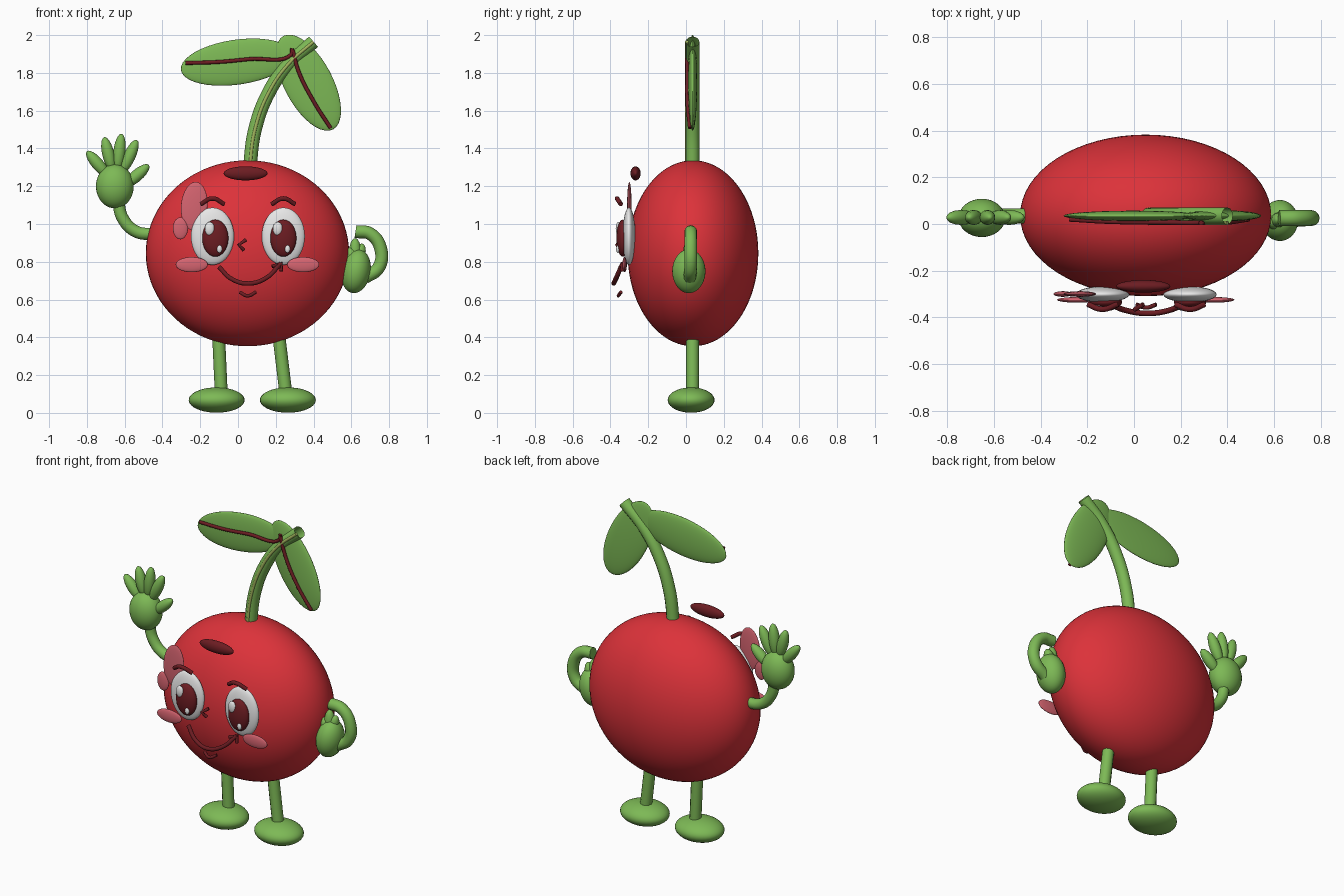
import bpy, math
from mathutils import Vector

if "Cube" in bpy.data.objects:
    bpy.data.objects.remove(bpy.data.objects["Cube"])


def material(name, rgb):
    m = bpy.data.materials.new(name)
    m.diffuse_color = (*rgb, 1)
    m.use_nodes = True
    m.node_tree.nodes["Principled BSDF"].inputs["Base Color"].default_value = m.diffuse_color
    return m


RED = material("cherry red", (0.72, 0.032, 0.042))
GREEN = material("leaf green", (0.205, 0.485, 0.092))
STRIPE = material("yellow green", (0.36, 0.46, 0.11))
DARK = material("dark maroon", (0.15, 0.012, 0.016))
PINK = material("blush pink", (0.68, 0.13, 0.165))
WHITE = material("eye white", (0.85, 0.85, 0.85))


def ellipsoid(name, loc, radii, mat, tilt=0, seg=32, rings=20):
    """Smooth ellipsoid; tilt is in degrees, counter-clockwise seen from the front."""
    bpy.ops.mesh.primitive_uv_sphere_add(segments=seg, ring_count=rings, location=loc)
    ob = bpy.context.object
    ob.name = name
    ob.scale = radii
    ob.rotation_euler = (0, -math.radians(tilt), 0)
    ob.data.materials.append(mat)
    bpy.ops.object.shade_smooth()
    return ob


def tube(name, points, radius, mat, smooth=True, caps=True):
    """Round tube through the points."""
    cu = bpy.data.curves.new(name, 'CURVE')
    cu.dimensions = '3D'
    cu.bevel_depth = radius
    cu.bevel_resolution = 4
    cu.resolution_u = 10
    cu.use_fill_caps = caps
    if smooth:
        sp = cu.splines.new('BEZIER')
        sp.bezier_points.add(len(points) - 1)
        for bp, p in zip(sp.bezier_points, points):
            bp.co = p
            bp.handle_left_type = bp.handle_right_type = 'AUTO'
    else:
        sp = cu.splines.new('POLY')
        sp.points.add(len(points) - 1)
        for sp_pt, p in zip(sp.points, points):
            sp_pt.co = (*p, 1)
    ob = bpy.data.objects.new(name, cu)
    bpy.context.collection.objects.link(ob)
    cu.materials.append(mat)
    bpy.ops.object.select_all(action='DESELECT')
    ob.select_set(True)
    bpy.context.view_layer.objects.active = ob
    bpy.ops.object.convert(target='MESH')
    bpy.ops.object.shade_smooth_by_angle(angle=math.radians(50))
    return bpy.context.object


def finger(name, base, tip, r):
    """Ellipsoid stretched between two points."""
    a, b = Vector(base), Vector(tip)
    d = b - a
    ellipsoid(name, (a + b) / 2, (d.length / 2, r, r), GREEN,
              math.degrees(math.atan2(d.z, d.x)), 16, 12)


Y = 0.035  # depth of the body's middle plane

# Fruit body and the dark dimple on top
ellipsoid("body", (0.05, 0.037, 0.845), (0.538, 0.346, 0.492), RED, seg=64, rings=40)
ellipsoid("dimple", (0.04, -0.267, 1.268), (0.116, 0.027, 0.037), DARK)

# Stem with a light stripe on its front
stem = [(0.06, 1.28), (0.09, 1.5), (0.165, 1.70), (0.27, 1.85), (0.40, 1.965)]
tube("stem", [(x, Y, z) for x, z in stem], 0.036, GREEN, caps=False)
tube("stem_stripe", [(x, Y - 0.031, z) for x, z in stem], 0.009, STRIPE)

# Leaves and their veins
ellipsoid("left_leaf", (-0.005, Y, 1.857), (0.30, 0.022, 0.119), GREEN, 8)
ellipsoid("right_leaf", (0.372, Y, 1.748), (0.28, 0.024, 0.128), GREEN, -62)
tube("left_vein", [(-0.277, 0.02, 1.852), (-0.1, 0.01, 1.858), (0.06, 0.008, 1.873),
                   (0.28, 0.005, 1.895), (0.287, 0.005, 1.93)], 0.01, DARK)
tube("right_vein", [(0.29, 0.005, 1.92), (0.32, 0.006, 1.81), (0.40, 0.007, 1.65),
                    (0.49, 0.02, 1.508)], 0.01, DARK)

# Eyes, brows and cheeks
for side, x, ix in (("left", -0.135, -0.12), ("right", 0.24, 0.24)):
    ellipsoid(side + "_eye", (x, -0.302, 0.935), (0.114, 0.034, 0.152), WHITE)
    ellipsoid(side + "_iris", (ix, -0.335, 0.925), (0.069, 0.033, 0.098), DARK)
    ellipsoid(side + "_eye_glint", (ix - 0.03, -0.358, 0.975), (0.026, 0.014, 0.036), WHITE, 0, 16, 12)
    ellipsoid(side + "_eye_spark", (ix + 0.022, -0.36, 0.868), (0.014, 0.01, 0.021), WHITE, 0, 16, 12)
    tube(side + "_brow", [(x - 0.062, -0.345, 1.105), (x, -0.365, 1.135),
                          (x + 0.062, -0.345, 1.105)], 0.012, DARK)
for side, x in (("left", -0.245), ("right", 0.345)):
    ellipsoid(side + "_cheek", (x, -0.325, 0.785), (0.085, 0.012, 0.04), PINK)

# Shine spots on the skin
ellipsoid("large_shine", (-0.232, -0.3, 1.095), (0.07, 0.012, 0.128), PINK, -5)
ellipsoid("small_shine", (-0.305, -0.3, 0.977), (0.04, 0.012, 0.058), PINK)

# Nose, smile and lower lip
tube("nose", [(0.04, -0.345, 0.915), (0.005, -0.365, 0.89), (0.03, -0.35, 0.862)], 0.01, DARK, False)
tube("smile", [(-0.10, -0.345, 0.772), (-0.035, -0.37, 0.71), (0.055, -0.383, 0.685),
               (0.15, -0.37, 0.715), (0.225, -0.335, 0.79)], 0.012, DARK)
tube("smile_corner", [(0.18, -0.345, 0.775), (0.23, -0.335, 0.792), (0.228, -0.34, 0.75)], 0.01, DARK, False)
tube("lower_lip", [(0.01, -0.345, 0.638), (0.052, -0.358, 0.62), (0.095, -0.345, 0.64)], 0.009, DARK)

# Legs and feet
for side, top, bottom, fx in (("left", -0.105, -0.088, -0.113), ("right", 0.21, 0.255, 0.264)):
    tube(side + "_leg", [(top, Y, 0.46), (bottom, Y, 0.09)], 0.034, GREEN, False)
    ellipsoid(side + "_foot", (fx, 0.027, 0.068), (0.148, 0.124, 0.067), GREEN)

# Waving arm with an open hand
tube("waving_arm", [(-0.44, Y, 0.945), (-0.54, Y, 0.96), (-0.61, Y, 1.03), (-0.637, Y, 1.14)], 0.032, GREEN)
ellipsoid("waving_palm", (-0.652, 0.026, 1.2), (0.1, 0.082, 0.117), GREEN)
tips = [(-0.80, 1.385), (-0.708, 1.46), (-0.617, 1.478), (-0.535, 1.445), (-0.472, 1.312)]
bases = [(-0.685, 1.25), (-0.665, 1.28), (-0.64, 1.28), (-0.615, 1.27), (-0.60, 1.20)]
for i, (b, t) in enumerate(zip(bases, tips)):
    finger(f"waving_finger_{i + 1}", (b[0], 0.028, b[1]), (t[0], 0.028, t[1]), 0.032)

# Bent arm with the hand resting on the hip
tube("hip_arm", [(0.622, 0.025, 0.96), (0.70, 0.025, 0.948), (0.755, 0.025, 0.87),
                 (0.745, 0.025, 0.77), (0.67, 0.02, 0.715)], 0.034, GREEN)
ellipsoid("hip_palm", (0.625, 0.015, 0.75), (0.077, 0.088, 0.117), GREEN, -10)
for i, (x, y, z) in enumerate([(0.59, 0.0, 0.875), (0.62, 0.02, 0.925), (0.66, 0.03, 0.895)]):
    finger(f"hip_finger_{i + 1}", (0.62, 0.015, 0.77), (x, y, z), 0.032)
